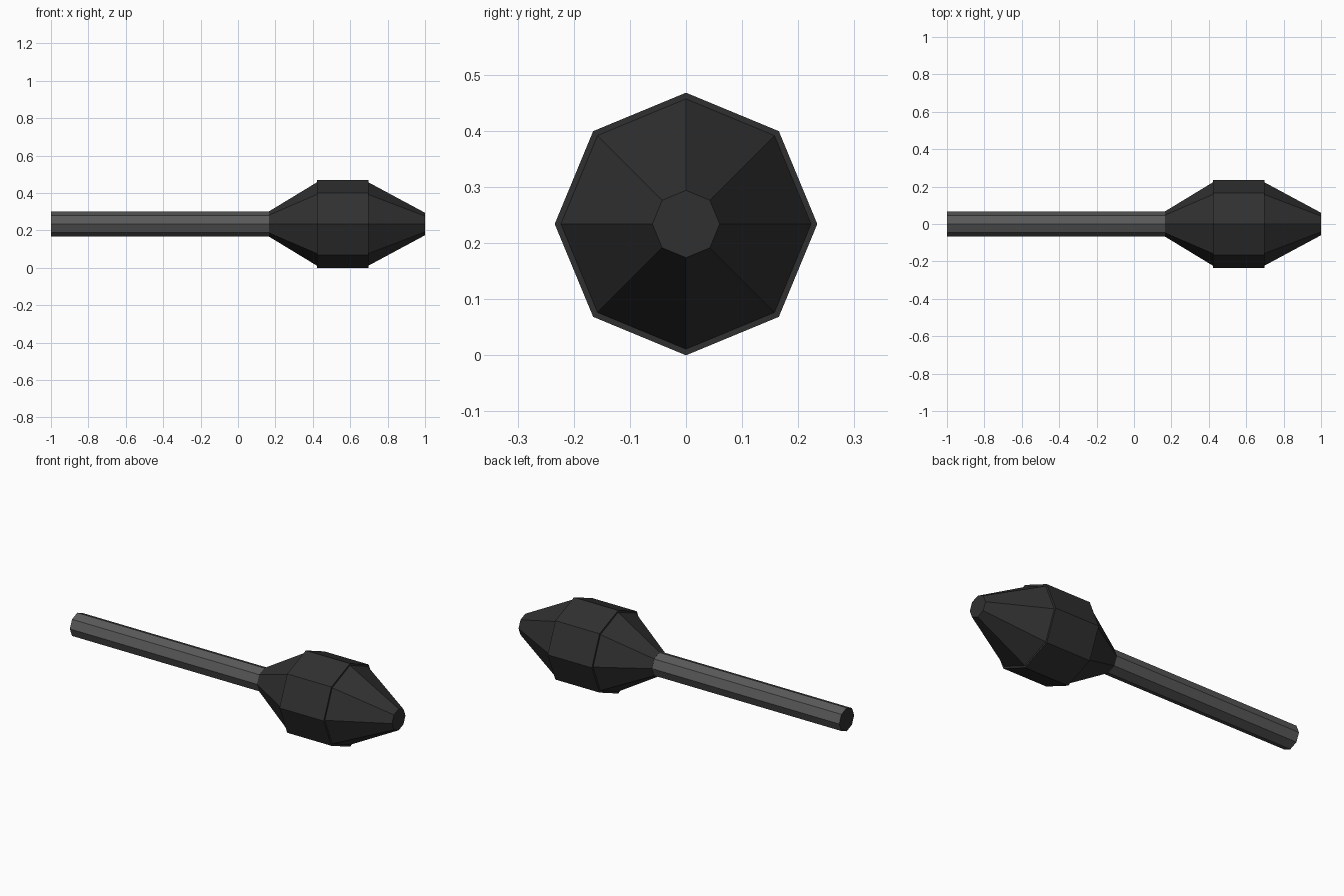
import bpy, bmesh, math

if "Cube" in bpy.data.objects:
    bpy.data.objects.remove(bpy.data.objects["Cube"])

ZC = 0.234  # height of the long axis


def material(name, v):
    m = bpy.data.materials.new(name)
    m.diffuse_color = (v, v, v, 1)
    m.use_nodes = True
    m.node_tree.nodes["Principled BSDF"].inputs["Base Color"].default_value = m.diffuse_color
    return m


dark = material("dark iron", 0.03)
grey = material("grey shaft", 0.1)


def lathe(name, profile, mats, sides=8):
    """Closed faceted solid from (x, radius) pairs around the x axis."""
    bm = bmesh.new()
    rings = []
    for x, r in profile:
        rings.append([bm.verts.new((x, r * math.sin(math.tau * i / sides),
                                    ZC + r * math.cos(math.tau * i / sides)))
                      for i in range(sides)])
    for a, b in zip(rings, rings[1:]):
        for i in range(sides):
            j = (i + 1) % sides
            bm.faces.new((a[i], a[j], b[j], b[i]))
    bm.faces.new(rings[0])
    bm.faces.new(rings[-1])
    bmesh.ops.recalc_face_normals(bm, faces=bm.faces)
    me = bpy.data.meshes.new(name)
    bm.to_mesh(me)
    bm.free()
    for m in mats:
        me.materials.append(m)
    ob = bpy.data.objects.new(name, me)
    bpy.context.collection.objects.link(ob)
    return ob


# Shaft, with a dark butt end
shaft = lathe("shaft", [(-1, 0.066), (0.17, 0.066)], [grey, dark])
for f in shaft.data.polygons:
    f.material_index = 1 if abs(f.normal.x) > 0.9 else 0

# Head: rear taper, raised middle band, front taper
lathe("head", [(0.165, 0.067), (0.422, 0.223), (0.422, 0.234),
               (0.697, 0.234), (0.697, 0.223), (1.0, 0.06)], [dark])
